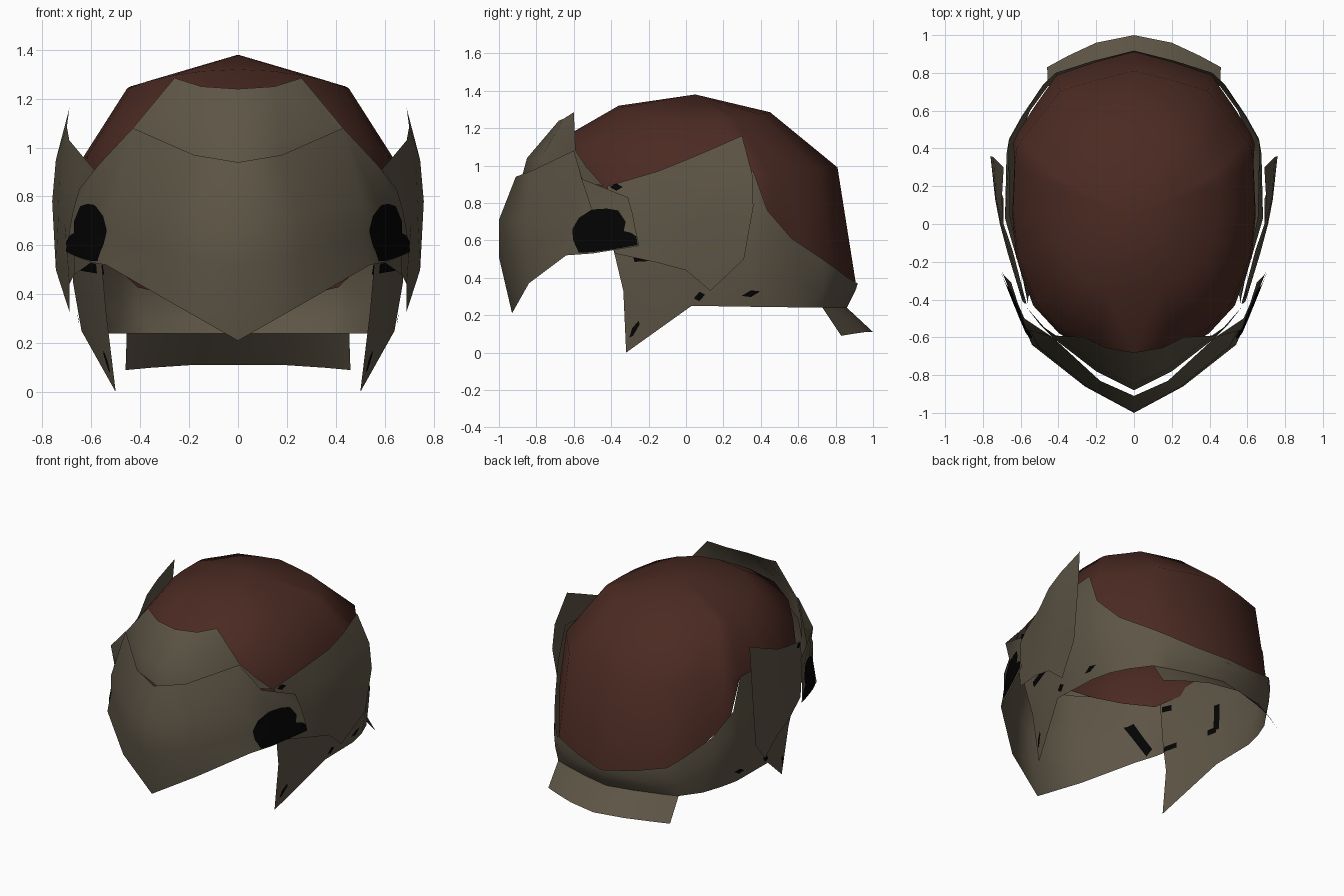
import bpy, bmesh, math
from mathutils import Vector
from mathutils.bvhtree import BVHTree

if "Cube" in bpy.data.objects:
    bpy.data.objects.remove(bpy.data.objects["Cube"])


def material(name, rgb):
    m = bpy.data.materials.new(name)
    m.diffuse_color = (*rgb, 1)
    m.use_nodes = True
    m.node_tree.nodes["Principled BSDF"].inputs["Base Color"].default_value = m.diffuse_color
    return m


RED = material("red_brown", (0.070, 0.023, 0.016))
GREY = material("olive_grey", (0.110, 0.091, 0.061))
BLACK = material("black", (0.001, 0.001, 0.001))


def add_object(name, verts, faces, mat, angle=50):
    """Build a right-half mesh and mirror it across x = 0."""
    mesh = bpy.data.meshes.new(name)
    mesh.from_pydata(verts, [], faces)
    bm = bmesh.new()
    bm.from_mesh(mesh)
    bmesh.ops.remove_doubles(bm, verts=bm.verts, dist=1e-4)
    bmesh.ops.recalc_face_normals(bm, faces=bm.faces)
    # open sheets: make the normals point away from the head centre
    c = Vector((0, 0, 0.6))
    if sum(f.normal.dot(f.calc_center_median() - c) for f in bm.faces) < 0:
        bmesh.ops.reverse_faces(bm, faces=bm.faces)
    bm.to_mesh(mesh)
    bm.free()
    mesh.materials.append(mat)
    ob = bpy.data.objects.new(name, mesh)
    bpy.context.collection.objects.link(ob)
    mod = ob.modifiers.new("mirror", "MIRROR")
    mod.use_clip = True
    bpy.ops.object.select_all(action="DESELECT")
    ob.select_set(True)
    bpy.context.view_layer.objects.active = ob
    bpy.ops.object.shade_smooth_by_angle(angle=math.radians(angle))
    return ob


def sheet(name, columns, mat):
    """Loft a plate through columns of points."""
    rows = len(columns[0])
    verts = [p for col in columns for p in col]
    faces = [(c * rows + r, c * rows + r + 1, (c + 1) * rows + r + 1, (c + 1) * rows + r)
             for c in range(len(columns) - 1) for r in range(rows - 1)]
    return add_object(name, verts, faces, mat)


# Skull dome: rings given as half width, side z, front y, front z, back y, back z
RINGS = [(0.0, 1.38, 0.05, 1.38, 0.05, 1.38),
         (0.455, 1.24, -0.36, 1.32, 0.45, 1.285),
         (0.64, 0.95, -0.69, 1.13, 0.81, 0.99),
         (0.672, 0.60, -0.73, 0.85, 0.908, 0.37)]
# plan outline, back to front
PLAN = [(0, 1), (.32, .935), (.61, .86), (.79, .67), (.93, .52), (.97, .46), (.985, .36), (1, 0),
        (.96, -.30), (.81, -.63), (.60, -.82), (.33, -.95), (0, -1)]
# height of the dome rim along y
RIM = [(-.80, .92), (-.42, .82), (.03, .90), (.36, .93), (.43, .74), (.55, .59), (.73, .47),
       (.80, .42), (.91, .34)]


def rim_height(y):
    for (a, za), (b, zb) in zip(RIM, RIM[1:]):
        if y <= b:
            return za + (zb - za) * (y - a) / (b - a)
    return RIM[-1][1]


columns = []
for s, c in PLAN:
    col = []
    for w, zs, fy, fz, by, bz in RINGS:
        ey, ez = (by, bz) if c > 0 else (fy, fz)
        col.append(Vector((w * s, 0.05 + (ey - 0.05) * abs(c), zs + (ez - zs) * c * c)))
    drop = (col[2].z - rim_height(col[3].y)) / (col[2].z - col[3].z)
    col[3] = col[2].lerp(col[3], min(1.05, max(0.03, drop)))
    columns.append(col)
sheet("dome", columns, RED)

# Lower band with the cheek points, bottom to top, front to back
band = sheet("cheek_and_neck_band", [
    [(.50, -.32, 0), (.54, -.335, .33), (.56, -.39, .56), (.562, -.42, .86)],
    [(.64, .03, .25), (.675, .03, .45), (.683, .03, .70), (.655, .03, .95)],
    [(.63, .35, .245), (.675, .37, .50), (.675, .37, .75), (.662, .36, .97)],
    [(.60, .48, .245), (.65, .46, .45), (.662, .45, .62), (.662, .435, .76)],
    [(.55, .60, .24), (.58, .58, .38), (.592, .575, .50), (.592, .565, .61)],
    [(.455, .73, .24), (.475, .735, .33), (.48, .74, .42), (.48, .73, .50)],
    [(.36, .765, .24), (.39, .79, .30), (.41, .80, .38), (.415, .80, .45)],
    [(.18, .82, .24), (.20, .845, .29), (.21, .865, .34), (.212, .865, .40)],
    [(0, .86, .24), (0, .885, .29), (0, .905, .33), (0, .918, .37)]], GREY)

# Flared neck flap
sheet("neck_flap", [
    [(.455, .73, .24), (.46, .83, .09)],
    [(.36, .765, .24), (.35, .89, .10)],
    [(.18, .82, .24), (.20, .96, .11)],
    [(0, .86, .24), (0, 1.0, .11)]], GREY)

# Brow plate behind the visor
sheet("brow_plate", [
    [(0, -.68, 1.24), (0, -.85, 1.04), (0, -.88, .93)],
    [(.15, -.655, 1.25), (.18, -.77, 1.05), (.20, -.78, .93)],
    [(.26, -.60, 1.285), (.40, -.60, 1.09), (.42, -.61, .93)],
    [(.43, -.59, 1.08), (.50, -.53, .99), (.57, -.44, .89)]], GREY)

# Visor, top to bottom, centre to side
visor = sheet("visor", [
    [(0, -.91, .94), (0, -1.0, .71), (0, -1.0, .51), (0, -.93, .21)],
    [(.18, -.83, .97), (.25, -.86, .72), (.26, -.86, .55), (.28, -.84, .37)],
    [(.43, -.60, 1.08), (.505, -.65, .78), (.51, -.645, .65), (.54, -.64, .52)],
    [(.57, -.56, .93), (.58, -.50, .75), (.59, -.50, .65), (.60, -.50, .53)],
    [(.65, -.31, .83), (.675, -.285, .74), (.69, -.27, .66), (.70, -.25, .57)]], GREY)

# Swept side wings, top to bottom, front to back
wing = sheet("side_wing", [
    [(.57, -.42, .89), (.58, -.42, .80), (.59, -.41, .70), (.60, -.38, .53)],
    [(.64, -.15, .97), (.66, -.15, .82), (.67, -.15, .68), (.67, -.15, .48)],
    [(.69, .00, 1.03), (.705, .00, .86), (.71, .00, .70), (.69, .00, .44)],
    [(.70, .13, 1.085), (.73, .13, .90), (.735, .13, .72), (.69, .13, .33)],
    [(.69, .30, 1.16), (.745, .355, .95), (.76, .36, .78), (.745, .31, .50)]], GREY)


def patch(name, target, outline, offset=0.006, centre=None, levels=5, split=3):
    """Lay a black patch, outlined in y and z, onto a side surface."""
    tree = BVHTree.FromPolygons([v.co for v in target.data.vertices],
                                [tuple(p.vertices) for p in target.data.polygons])
    pts = [Vector(p) for p in outline]
    centre = Vector(centre) if centre else sum(pts, Vector((0, 0))) / len(pts)
    edge = []
    for a, b in zip(pts, pts[1:] + pts[:1]):
        edge += [a.lerp(b, k / split) for k in range(split)]
    columns = []
    for q in edge + edge[:1]:
        col = []
        for k in range(levels + 1):
            y, z = centre.lerp(q, k / levels)
            hit = tree.ray_cast(Vector((2, y, z)), Vector((-1, 0, 0)))[0]
            x = hit.x if hit else tree.find_nearest(Vector((0.65, y, z)))[0].x
            col.append((x + offset, y - offset / 2, z))
        columns.append(col)
    sheet(name, columns, BLACK)


def diamond(y, z, w, h, slant=0.0):
    return [(y - w, z - slant), (y, z - h), (y + w, z + slant), (y, z + h)]


# Black patch on the outside of the visor
patch("visor_patch", visor, [
    (-.60, .60), (-.605, .66), (-.57, .72), (-.50, .765), (-.42, .77), (-.36, .76),
    (-.32, .70), (-.33, .65), (-.29, .64), (-.262, .62), (-.256, .575), (-.38, .553),
    (-.50, .537), (-.57, .535)], centre=(-.45, .64))

# Small black chips on the outside
patch("cheek_chip", band, [(-.30, .08), (-.28, .09), (-.245, .15), (-.25, .17), (-.285, .13)])
patch("jaw_chip", band, diamond(.075, .30, .03, .025, .01))
patch("rear_chip", band, diamond(.35, .315, .05, .018, .012))
patch("wing_front_chip", wing, diamond(-.37, .885, .035, .02))

# Black wear on the inside faces
patch("visor_inner_wear", visor, [(-.67, .76), (-.62, .78), (-.52, .58), (-.56, .54)], -0.006)
patch("band_inner_wear_low", band, [(-.37, .48), (-.37, .52), (0, .54), (0, .50)], -0.006)
patch("band_inner_wear_rear", band, [(-.02, .52), (-.02, .70), (.02, .70), (.02, .52)], -0.006)
patch("band_inner_wear_high", band, [(-.40, .78), (-.40, .82), (-.22, .80), (-.22, .76)], -0.006)
